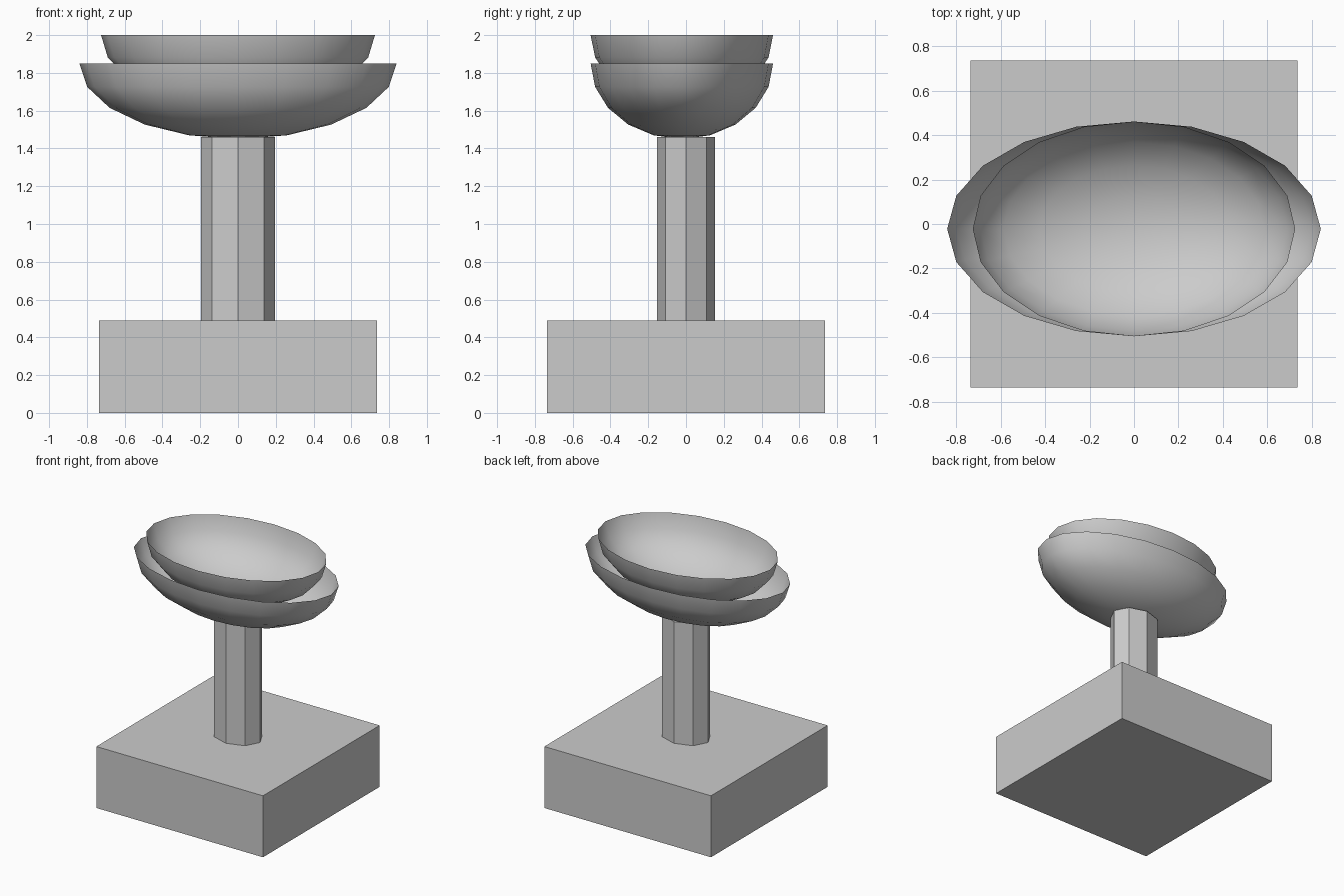
import bpy, bmesh
from math import sin, cos, pi

if "Cube" in bpy.data.objects:
    bpy.data.objects.remove(bpy.data.objects["Cube"])


def make_object(name, bm, smooth=False):
    bmesh.ops.recalc_face_normals(bm, faces=bm.faces)
    mesh = bpy.data.meshes.new(name)
    bm.to_mesh(mesh)
    bm.free()
    obj = bpy.data.objects.new(name, mesh)
    bpy.context.collection.objects.link(obj)
    if smooth:
        for p in mesh.polygons:
            p.use_smooth = True
    return obj


def ring(bm, rx, ry, z, n, cy=0.0):
    return [bm.verts.new((rx * cos(2 * pi * i / n), cy + ry * sin(2 * pi * i / n), z))
            for i in range(n)]


def bridge(bm, a, b):
    n = len(a)
    for i in range(n):
        j = (i + 1) % n
        bm.faces.new((a[i], a[j], b[j], b[i]))


def bowl(name, rx, ry, cy, rim_z, depth, sides=20, steps=5):
    # open half ellipsoid, rim on top
    bm = bmesh.new()
    rings = []
    for k in range(steps):
        t = k * pi / 2 / steps
        rings.append(ring(bm, rx * cos(t), ry * cos(t), rim_z - depth * sin(t), sides, cy))
    for a, b in zip(rings, rings[1:]):
        bridge(bm, a, b)
    pole = bm.verts.new((0, cy, rim_z - depth))
    last = rings[-1]
    for i in range(sides):
        bm.faces.new((last[i], last[(i + 1) % sides], pole))
    return make_object(name, bm, smooth=True)


# square base block
bm = bmesh.new()
bmesh.ops.create_cube(bm, size=1)
for v in bm.verts:
    v.co = (v.co.x * 1.47, v.co.y * 1.47, (v.co.z + 0.5) * 0.49)
make_object("base", bm)

# eight-sided oval column
bm = bmesh.new()
low = ring(bm, 0.195, 0.153, 0.49, 8)
high = ring(bm, 0.195, 0.153, 1.46, 8)
bridge(bm, low, high)
bm.faces.new(low)
bm.faces.new(high)
make_object("column", bm)

# two nested oval bowls
bowl("lower_bowl", 0.84, 0.483, -0.022, 1.85, 0.40)
bowl("upper_bowl", 0.725, 0.483, -0.022, 2.0, 0.38)
